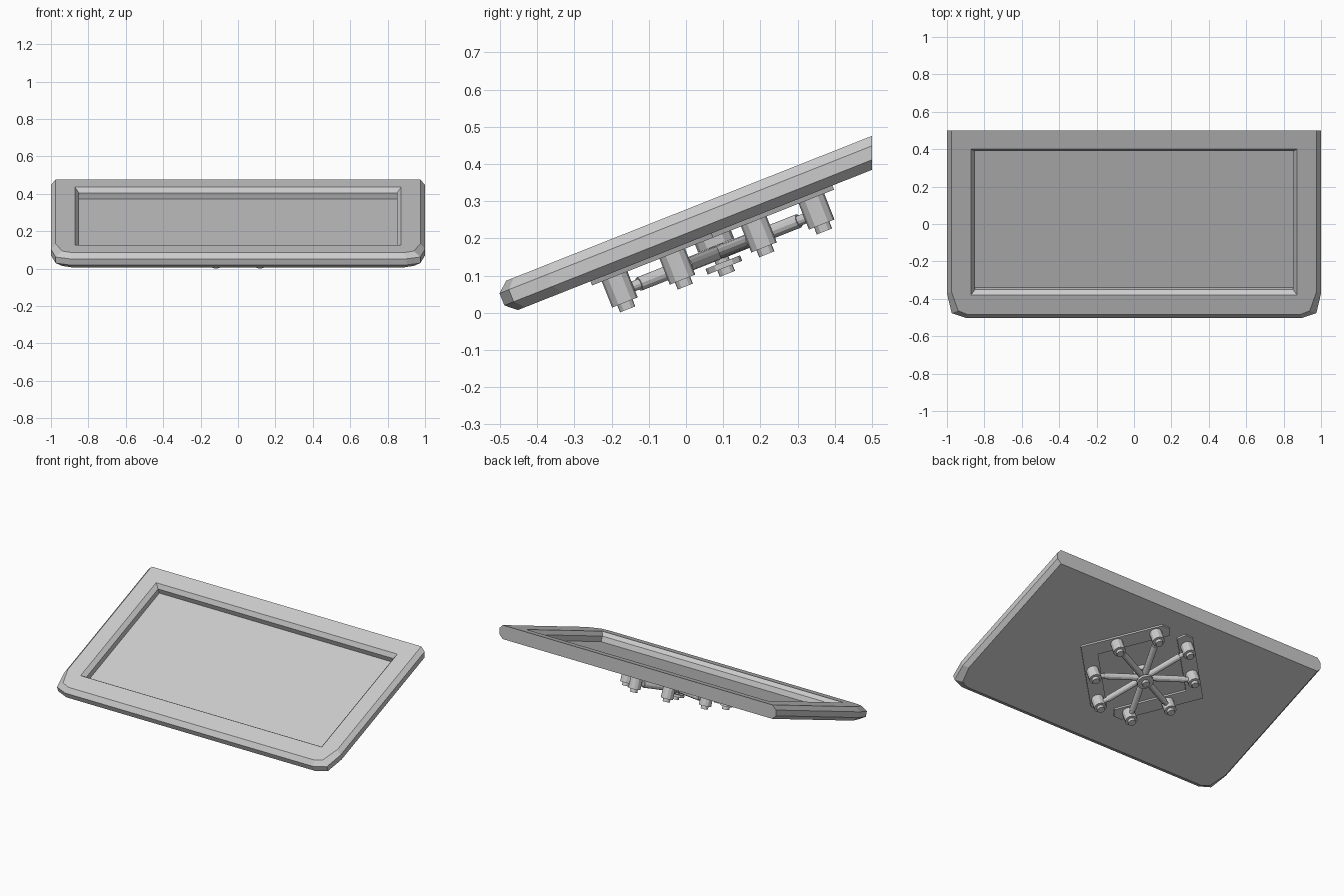
import bpy, bmesh, math
from mathutils import Matrix, Vector

if "Cube" in bpy.data.objects:
    bpy.data.objects.remove(bpy.data.objects["Cube"])

TILT = Matrix.Rotation(math.radians(21.6), 4, 'X')
HUB = Vector((0, 0.142, 0))          # bracket centre, in the slab's own plane

grey = bpy.data.materials.new("plain_grey")
grey.diffuse_color = (0.6, 0.6, 0.6, 1)
grey.use_nodes = True
grey.node_tree.nodes["Principled BSDF"].inputs["Base Color"].default_value = grey.diffuse_color


def finish(bm, name):
    bmesh.ops.recalc_face_normals(bm, faces=bm.faces[:])
    me = bpy.data.meshes.new(name)
    bm.to_mesh(me)
    bm.free()
    me.materials.append(grey)
    ob = bpy.data.objects.new(name, me)
    bpy.context.collection.objects.link(ob)
    return ob


def loft(bm, rings):
    """Closed solid through (outline, height) rings."""
    vs = [[bm.verts.new((x, y, n)) for x, y in pts] for pts, n in rings]
    for a, b in zip(vs, vs[1:]):
        for i in range(len(a)):
            j = (i + 1) % len(a)
            bm.faces.new((a[i], a[j], b[j], b[i]))
    bm.faces.new(vs[0])
    bm.faces.new(vs[-1])


def rod(bm, a, b, r, sides=12):
    """Cylinder between two points."""
    a, b = Vector(a), Vector(b)
    m = Matrix.Translation((a + b) / 2) @ (b - a).to_track_quat('Z', 'Y').to_matrix().to_4x4()
    bmesh.ops.create_cone(bm, cap_ends=True, segments=sides, radius1=r, radius2=r,
                          depth=(b - a).length, matrix=m)


def mirrored(half):
    return half + [(-x, y) for x, y in reversed(half)]


def rect(x, y0, y1):
    return [(x, y0), (x, y1), (-x, y1), (-x, y0)]


# Slab with chamfered rim and clipped front corners
outer = mirrored([(0.90, -0.447), (0.975, -0.42), (1.0, -0.307), (1.0, 0.9)])
inner = mirrored([(0.89, -0.418), (0.94, -0.397), (0.975, -0.29), (0.975, 0.9)])
bm = bmesh.new()
loft(bm, [(inner, 0.173), (outer, 0.198), (outer, 0.233), (inner, 0.258)])
bm.transform(TILT)
# Back end cut upright
cut = bmesh.ops.bisect_plane(bm, geom=bm.verts[:] + bm.edges[:] + bm.faces[:],
                             plane_co=(0, 0.5, 0), plane_no=(0, 1, 0), clear_outer=True)
bmesh.ops.edgeloop_fill(bm, edges=[e for e in cut['geom_cut'] if isinstance(e, bmesh.types.BMEdge)])
slab = finish(bm, "slab")

# Recess with a chamfered lip
bm = bmesh.new()
low = rect(0.85, -0.285, 0.511)
lip = rect(0.872, -0.3065, 0.5325)
loft(bm, [(low, 0.199), (low, 0.233), (lip, 0.258), (lip, 0.30)])
bm.transform(TILT)
cutter = finish(bm, "recess_cutter")
cutter.hide_render = True
mod = slab.modifiers.new("recess", 'BOOLEAN')
mod.operation = 'DIFFERENCE'
mod.solver = 'EXACT'
mod.object = cutter
bpy.context.view_layer.update()
dg = bpy.context.evaluated_depsgraph_get()
slab_mesh = bpy.data.meshes.new_from_object(slab.evaluated_get(dg))
slab.modifiers.clear()
slab.data = slab_mesh
bpy.data.objects.remove(cutter)

# Two angled plates under the slab
upper = [(0.334, 0), (0.03, 0.304), (0.06, 0.35), (0.115, 0.35), (0.465, 0)]
plate = upper + [(x, -y) for x, y in reversed(upper[1:4])]
for side, name in ((1, "right_plate"), (-1, "left_plate")):
    bm = bmesh.new()
    pts = [(side * x, y + HUB.y) for x, y in plate]
    loft(bm, [(pts, 0.161), (pts, 0.174)])
    bm.transform(TILT)
    finish(bm, name)

# Central hub: collar, waist, disc, tip
bm = bmesh.new()
for n0, n1, r in ((0.138, 0.174, 0.052), (0.085, 0.14, 0.02), (0.074, 0.09, 0.05), (0.056, 0.076, 0.022)):
    rod(bm, HUB + Vector((0, 0, n0)), HUB + Vector((0, 0, n1)), r)
bm.transform(TILT)
finish(bm, "hub")

# Eight spokes, each ending in a post
for k in range(8):
    a = math.radians(22.5 + 45 * k)
    d = Vector((math.cos(a), math.sin(a), 0))

    def at(r, n):
        return HUB + d * r + Vector((0, 0, n))

    bm = bmesh.new()
    rod(bm, at(0.015, 0.118), at(0.25, 0.118), 0.019)
    rod(bm, at(0.25, 0.118), at(0.285, 0.118), 0.014)
    bm.transform(TILT)
    finish(bm, f"spoke_{k + 1}")

    bm = bmesh.new()
    rod(bm, at(0.308, 0.086), at(0.308, 0.163), 0.037)
    rod(bm, at(0.308, 0.066), at(0.308, 0.087), 0.022)
    bm.transform(TILT)
    finish(bm, f"post_{k + 1}")
